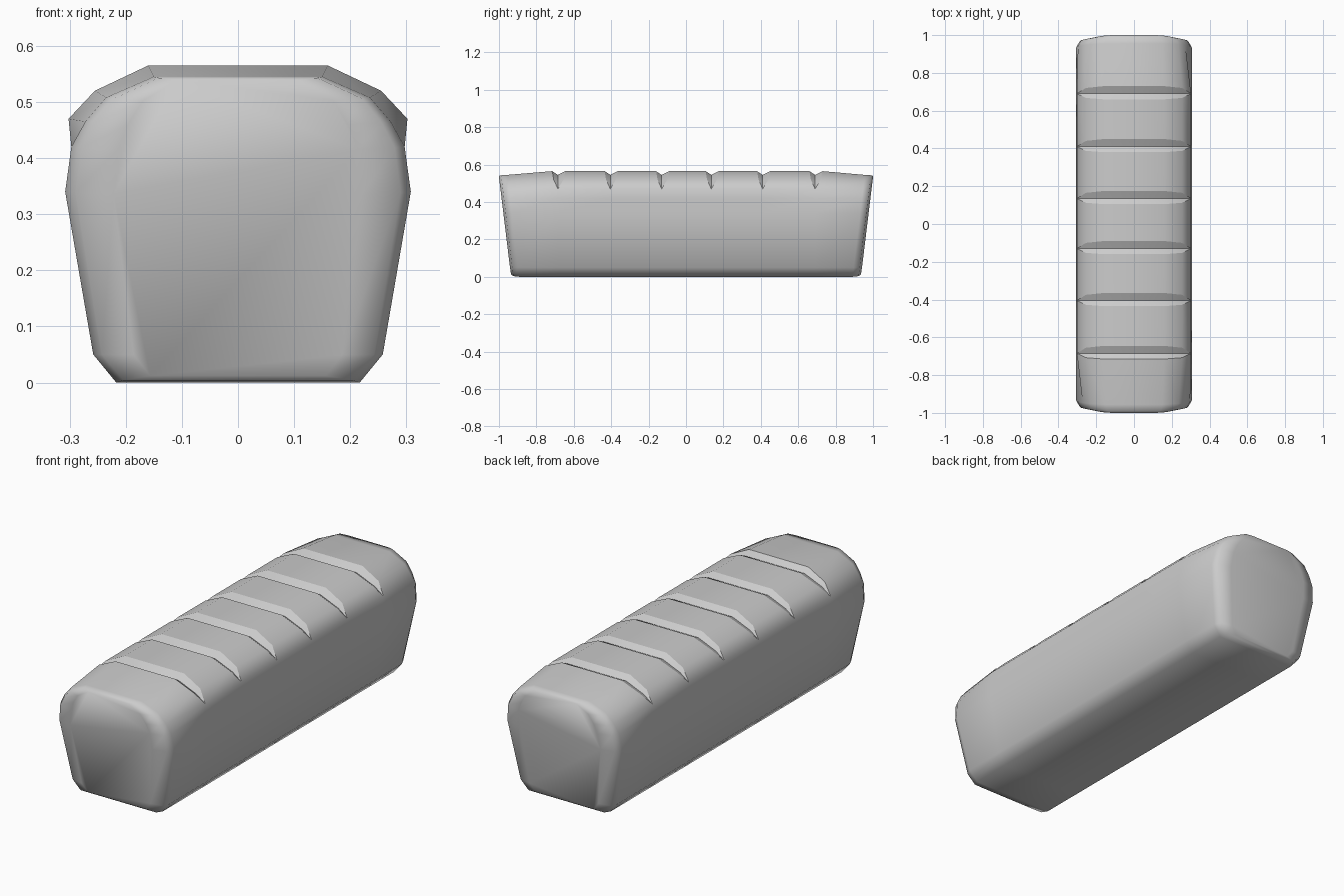
import bpy
import bmesh

cube = bpy.data.objects.get("Cube")
if cube:
    bpy.data.objects.remove(cube, do_unlink=True)

crust = bpy.data.materials.new("crust_grey")
crust.use_nodes = True
colour = (0.6, 0.6, 0.6, 1)
crust.diffuse_color = colour
crust.node_tree.nodes["Principled BSDF"].inputs["Base Color"].default_value = colour

# Half cross-sections (x, z), bottom to top
BODY = [(.217, 0), (.258, .05), (.308, .34), (.297, .42), (.302, .47), (.255, .52), (.16, .565)]
END = [(.217, 0), (.258, .05), (.308, .34), (.297, .42), (.272, .465), (.235, .508), (.15, .545)]
GROOVE = [0, 0, 0, 0, 0, .75, 1]          # how open the groove is at each point
SCORES = [-.685, -.405, -.13, .135, .41, .69]

bm = bmesh.new()


def ring(half):
    pts = half + [(-x, y, z) for x, y, z in reversed(half)]
    return [bm.verts.new(p) for p in pts]


def end_ring(side, y, narrow, drop, lift):
    # The end walls lean outwards towards the top
    half = []
    for i, (x, z) in enumerate(END):
        lean = .065 * (1 - z / .54)
        half.append((x * narrow, side * (y - lean), z - drop * z / .54 + (lift if i == 0 else 0)))
    return ring(half)


def score_ring(y, offset, depth):
    return ring([(x, y + offset * w, z - depth * w) for (x, z), w in zip(BODY, GROOVE)])


END_STEPS = [(1.0, .72, .006, .012), (.988, .94, .002, .004), (.955, 1, 0, 0)]

# Loaf lofted from front end, through the scored top, to the back end
rings = [end_ring(-1, *step) for step in END_STEPS]
for y in SCORES:
    rings += [score_ring(y, -.03, 0), score_ring(y, 0, .02), score_ring(y, .04, 0)]
rings += [end_ring(1, *step) for step in reversed(END_STEPS)]

for a, b in zip(rings, rings[1:]):
    for i in range(len(a)):
        j = (i + 1) % len(a)
        bm.faces.new((a[i], a[j], b[j], b[i]))
bm.faces.new(rings[0])
bm.faces.new(rings[-1])
bmesh.ops.remove_doubles(bm, verts=bm.verts, dist=.0005)
bmesh.ops.recalc_face_normals(bm, faces=bm.faces)

# Smooth crust with crisp score cuts
for f in bm.faces:
    f.smooth = True
for e in bm.edges:
    p, q = (v.co for v in e.verts)
    if abs(p.x - q.x) > .02 and abs(p.y - q.y) < .04 and min(p.z, q.z) > .465 and abs(p.y) < .8:
        e.smooth = False

mesh = bpy.data.meshes.new("loaf")
bm.to_mesh(mesh)
bm.free()
mesh.materials.append(crust)
loaf = bpy.data.objects.new("loaf", mesh)
bpy.context.collection.objects.link(loaf)
